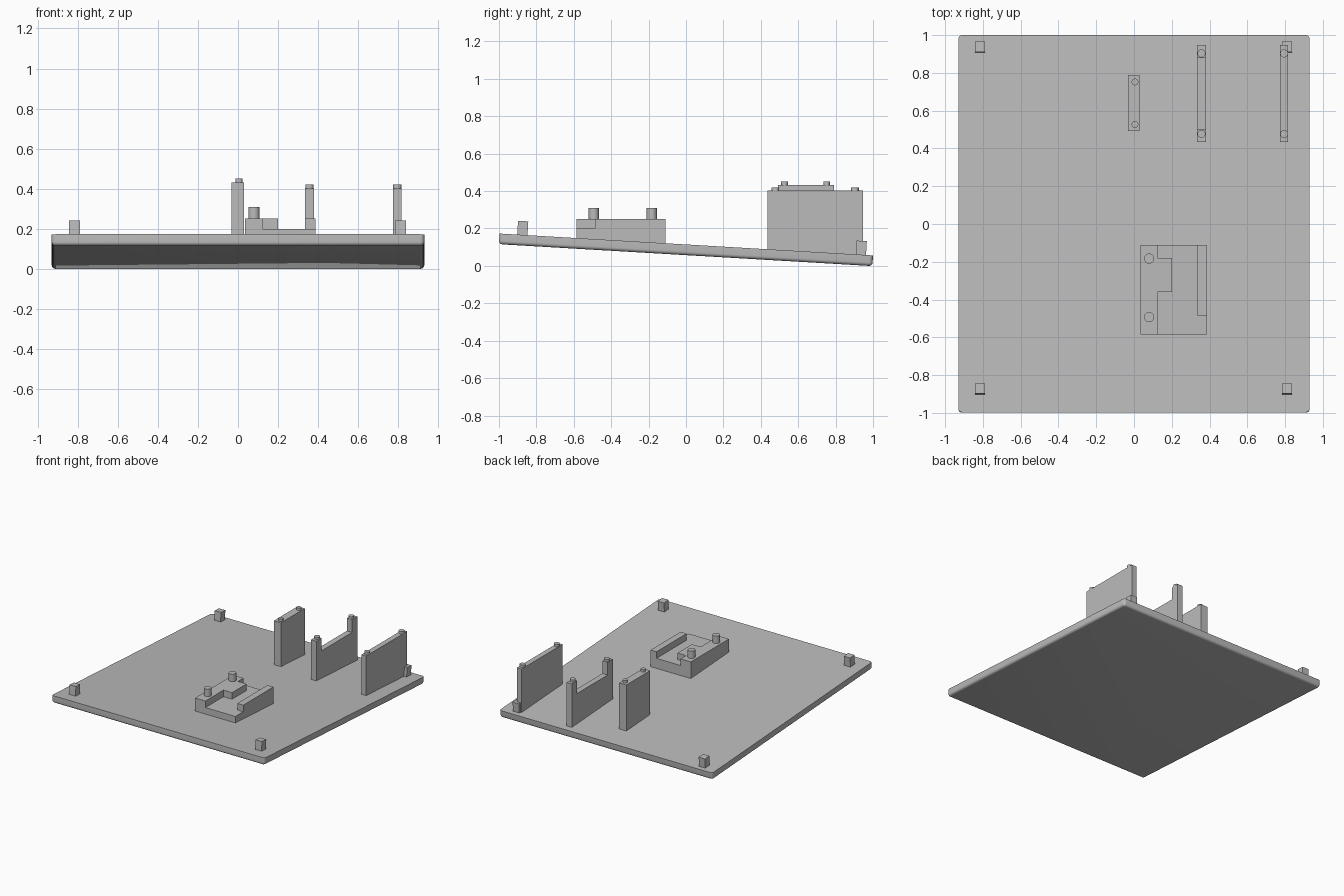
import bpy, bmesh, math
from mathutils import Matrix, Vector

cube = bpy.data.objects.get("Cube")
if cube:
    bpy.data.objects.remove(cube, do_unlink=True)

grey = bpy.data.materials.new("plain grey")
grey.use_nodes = True
grey.diffuse_color = (0.5, 0.5, 0.5, 1)
grey.node_tree.nodes["Principled BSDF"].inputs["Base Color"].default_value = (0.5, 0.5, 0.5, 1)

SLOPE = 0.0585
THICK = 0.057
TOP_Z = 0.1145
TILT = Matrix.Rotation(-math.atan(SLOPE), 4, 'X')


def surface(y):
    """Height of the sloping plate top."""
    return TOP_Z - SLOPE * y


def finish(name, bm, smooth=False):
    bmesh.ops.recalc_face_normals(bm, faces=bm.faces)
    mesh = bpy.data.meshes.new(name)
    bm.to_mesh(mesh)
    bm.free()
    mesh.materials.append(grey)
    obj = bpy.data.objects.new(name, mesh)
    bpy.context.collection.objects.link(obj)
    if smooth:
        bpy.context.view_layer.objects.active = obj
        obj.select_set(True)
        bpy.ops.object.shade_smooth_by_angle(angle=math.radians(35))
        obj.select_set(False)
    return obj


def prism(name, points, extrusion):
    """Extrude a flat outline of 3D points."""
    bm = bmesh.new()
    face = bm.faces.new([bm.verts.new(p) for p in points])
    new = bmesh.ops.extrude_face_region(bm, geom=[face])["geom"]
    bmesh.ops.translate(bm, vec=Vector(extrusion),
                        verts=[v for v in new if isinstance(v, bmesh.types.BMVert)])
    return finish(name, bm)


def box(name, x0, x1, y0, y1, z0, z1):
    return prism(name, [(x0, y0, z0), (x1, y0, z0), (x1, y1, z0), (x0, y1, z0)],
                 (0, 0, z1 - z0))


def peg(name, x, y, radius, z0, z1):
    bm = bmesh.new()
    bmesh.ops.create_cone(bm, cap_ends=True, segments=32, radius1=radius, radius2=radius,
                          depth=z1 - z0, matrix=Matrix.Translation((x, y, (z0 + z1) / 2)))
    finish(name, bm, True)


# Sloping base plate: rounded corners and rounded lower rim, crisp upper rim
bm = bmesh.new()
bmesh.ops.create_cube(bm, size=1, matrix=Matrix.Diagonal((1.86, 2.0, THICK, 1)))
corners = [e for e in bm.edges if abs(e.verts[0].co.z - e.verts[1].co.z) > 0.01]
bmesh.ops.bevel(bm, geom=corners, offset=0.02, segments=5, profile=0.5, affect='EDGES')
rim = [e for e in bm.edges if all(v.co.z < 0 for v in e.verts)]
bmesh.ops.bevel(bm, geom=rim, offset=0.019, segments=5, profile=0.5, affect='EDGES')
bm.transform(Matrix.Translation((0, 0, TOP_Z - THICK / 2)) @ TILT)
finish("base_plate", bm, True)

# Four corner posts standing square to the plate
for side, x in (("left", 0.81), ("right", -0.815)):
    for end, y in (("front", -0.875), ("back", 0.935)):
        bm = bmesh.new()
        bmesh.ops.create_cube(bm, size=1, matrix=Matrix.Translation((0, 0, 0.027))
                              @ Matrix.Diagonal((0.055, 0.055, 0.094, 1)))
        bm.transform(Matrix.Translation((x, y, surface(y))) @ TILT)
        finish(f"{end}_{side}_post", bm)

# Mounting block: floor, stepped riser, side rail and two pegs
FLOOR, RISE = 0.2, 0.252
X0, X1, Y0, Y1 = 0.035, 0.387, -0.585, -0.11
box("block_floor", X0, X1, Y0, Y1, surface(Y1) - 0.01, FLOOR)
riser = [(X0, Y0), (0.125, Y0), (0.125, -0.36), (0.2, -0.36),
         (0.2, -0.18), (0.125, -0.18), (0.125, Y1), (X0, Y1)]
prism("block_riser", [(x, y, FLOOR) for x, y in riser], (0, 0, RISE - FLOOR))
box("block_rail", 0.335, X1, -0.487, Y1, FLOOR, RISE)
for end, y in (("front", -0.493), ("back", -0.183)):
    peg(f"block_{end}_peg", 0.08, y, 0.027, RISE, 0.31)

# Upright walls: name, x range, y range, top, peg x, peg ys, peg radius, peg top, notched
walls = [
    ("inner_wall", -0.032, 0.03, 0.493, 0.79, 0.432, 0.005, (0.527, 0.752), 0.018, 0.45, False),
    ("middle_wall", 0.334, 0.38, 0.435, 0.947, 0.402, 0.357, (0.477, 0.903), 0.021, 0.42, True),
    ("outer_wall", 0.773, 0.815, 0.435, 0.947, 0.402, 0.795, (0.477, 0.903), 0.021, 0.42, False),
]
for name, x0, x1, y0, y1, top, px, pys, radius, ptop, notched in walls:
    low = surface(y1) - 0.01
    outline = [(y0, low), (y1, low), (y1, top)]
    if notched:
        a, b, dip = y0 + 0.065, y1 - 0.067, top - 0.1
        outline += [(b, top), (b, dip), (a, dip), (a, top)]
    outline.append((y0, top))
    prism(name, [(x0, y, z) for y, z in outline], (x1 - x0, 0, 0))
    for end, py in zip(("front", "back"), pys):
        peg(f"{name}_{end}_peg", px, py, radius, top, ptop)
